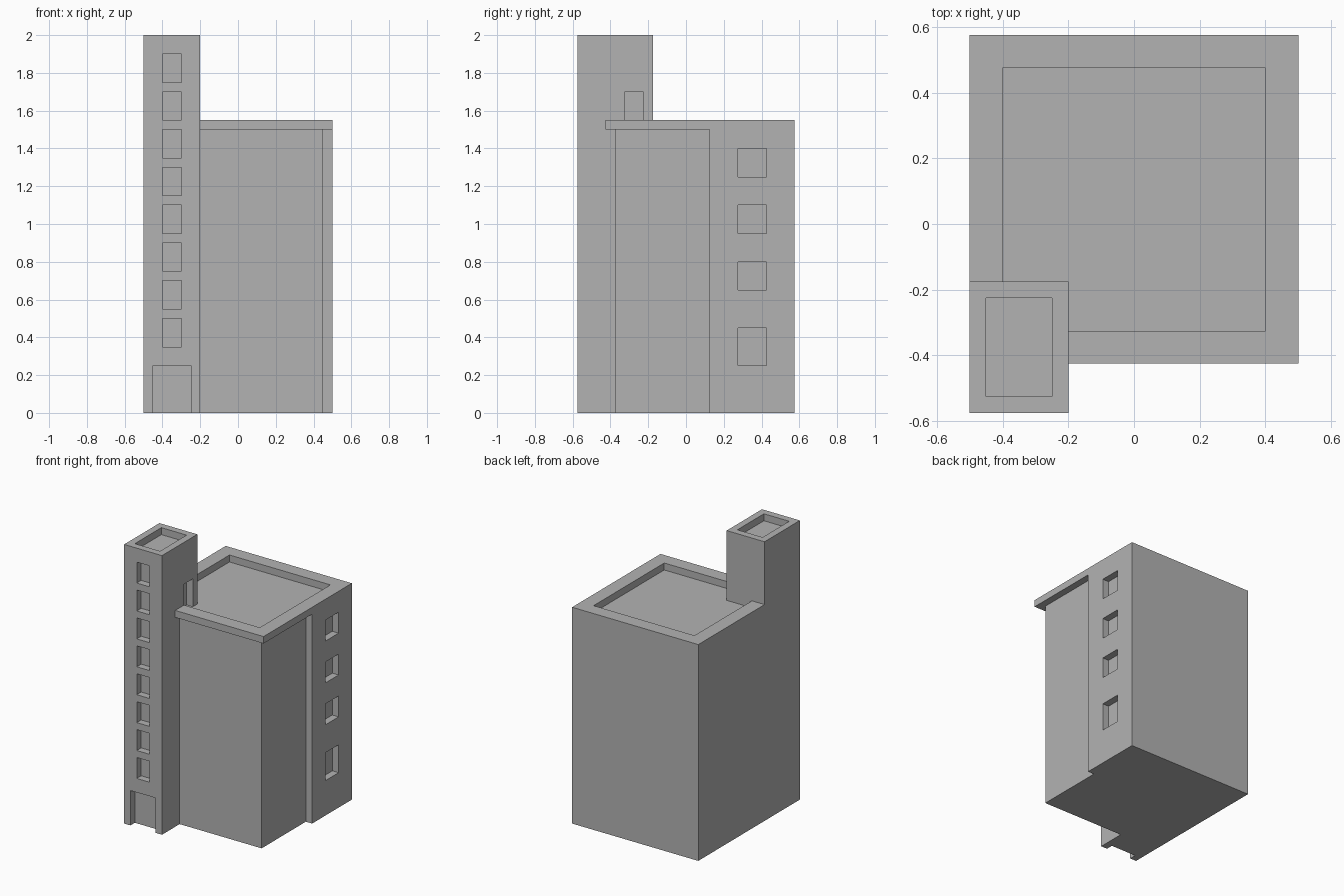
import bpy
import bmesh

if "Cube" in bpy.data.objects:
    bpy.data.objects.remove(bpy.data.objects["Cube"], do_unlink=True)

concrete = bpy.data.materials.new("concrete_grey")
concrete.use_nodes = True
grey = (0.45, 0.45, 0.45, 1)
concrete.diffuse_color = grey
concrete.node_tree.nodes["Principled BSDF"].inputs["Base Color"].default_value = grey


def rect(x0, x1, y0, y1):
    return [(x0, y0), (x1, y0), (x1, y1), (x0, y1)]


def prisms(name, parts):
    """Extrude each (footprint, bottom, top) upward into one object."""
    bm = bmesh.new()
    for outline, z0, z1 in parts:
        base = bm.faces.new([bm.verts.new((x, y, z0)) for x, y in outline])
        ext = bmesh.ops.extrude_face_region(bm, geom=[base])
        top = [g for g in ext["geom"] if isinstance(g, bmesh.types.BMVert)]
        bmesh.ops.translate(bm, verts=top, vec=(0, 0, z1 - z0))
    bmesh.ops.recalc_face_normals(bm, faces=bm.faces)
    mesh = bpy.data.meshes.new(name)
    bm.to_mesh(mesh)
    bm.free()
    mesh.materials.append(concrete)
    obj = bpy.data.objects.new(name, mesh)
    bpy.context.collection.objects.link(obj)
    return obj


def carve(target, parts):
    """Cut the given prisms out of the target."""
    cutter = prisms(target.name + "_cutter", parts)
    cutter.hide_render = True
    mod = target.modifiers.new("openings", 'BOOLEAN')
    mod.operation = 'DIFFERENCE'
    mod.solver = 'EXACT'
    mod.object = cutter
    bpy.context.view_layer.objects.active = target
    bpy.ops.object.modifier_apply(modifier=mod.name)
    bpy.data.objects.remove(cutter, do_unlink=True)


LEFT, RIGHT, BACK = -0.5, 0.5, 0.575
TX, TY = -0.2, -0.175      # inner corner of the stair tower
ROOF, DEPTH = 1.5, 0.05    # roof deck height, depth of all recesses

# Main block, with the front part of its side wall set back
block = prisms("main_block", [([
    (TX, -0.375), (RIGHT - DEPTH, -0.375), (RIGHT - DEPTH, 0.125),
    (RIGHT, 0.125), (RIGHT, BACK), (LEFT, BACK), (LEFT, TY), (TX, TY)], 0, ROOF)])
side = rect(RIGHT - DEPTH, RIGHT + 0.1, 0.275, 0.425)
carve(block, [(side, a, b) for a, b in
              [(0.25, 0.45), (0.65, 0.8), (0.95, 1.1), (1.25, 1.4)]])

# Overhanging parapet around the roof deck
parapet = prisms("roof_parapet", [([
    (TX, -0.425), (RIGHT, -0.425), (RIGHT, BACK), (LEFT, BACK),
    (LEFT, TY), (TX, TY)], ROOF, ROOF + 0.05)])
carve(parapet, [(rect(-0.4, 0.4, -0.325, 0.475), ROOF - 0.1, ROOF + 0.2)])

# Stair tower: front windows, entrance, roof door and sunken top
FRONT = -0.575
tower = prisms("stair_tower", [(rect(LEFT, TX, FRONT, TY), 0, 2)])
window = rect(-0.4, -0.3, FRONT - 0.1, FRONT + DEPTH)
openings = [(window, 0.35 + 0.2 * i, 0.5 + 0.2 * i) for i in range(8)]
openings += [
    (rect(-0.45, -0.25, FRONT - 0.1, FRONT + DEPTH), -0.1, 0.25),
    (rect(TX - DEPTH, TX + 0.1, -0.325, -0.225), ROOF, 1.7),
    (rect(-0.45, -0.25, -0.525, -0.225), 2 - DEPTH, 2.1),
]
carve(tower, openings)
